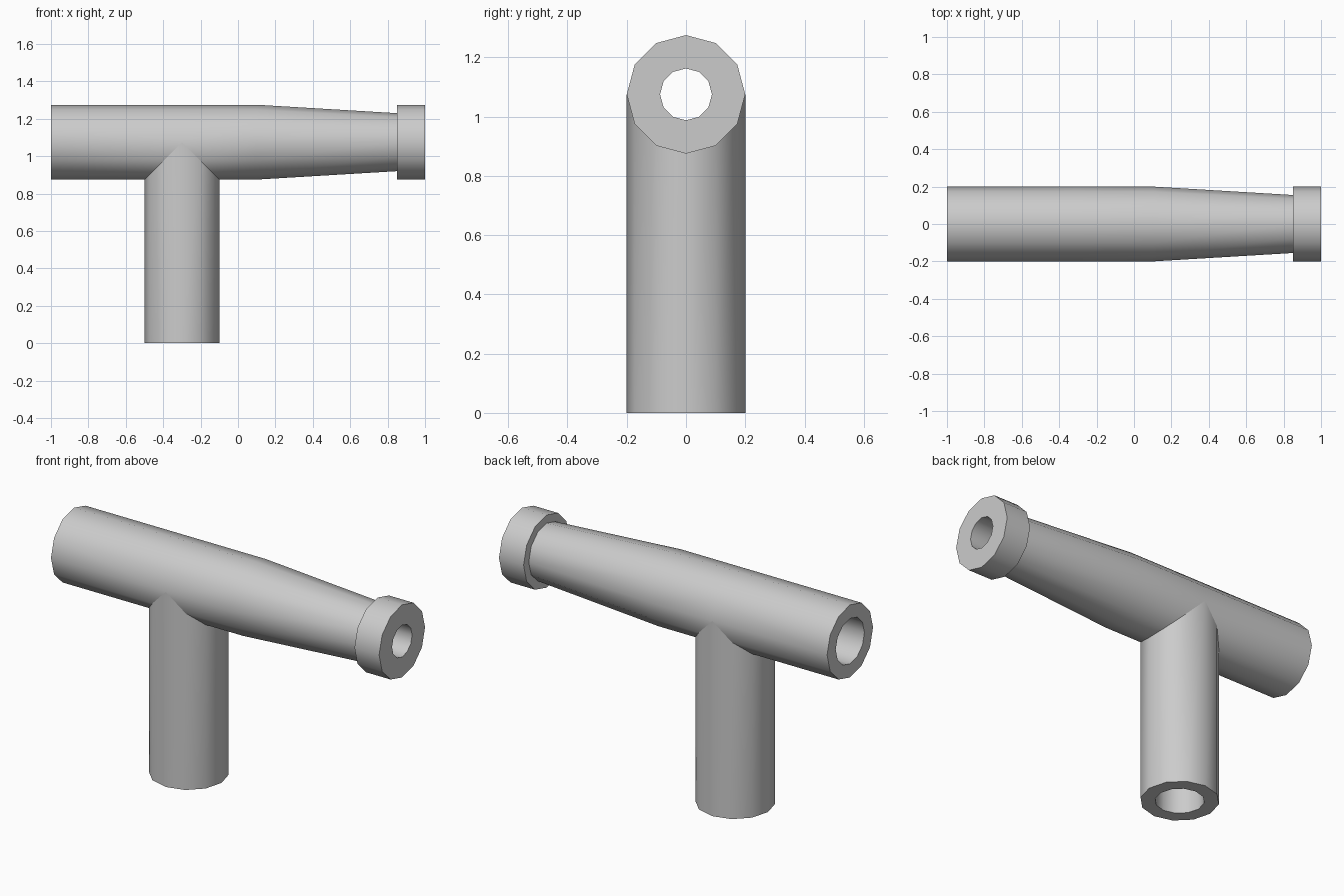
import bpy
import bmesh
from math import sin, cos, tau
from mathutils import Vector

cube = bpy.data.objects.get("Cube")
if cube:
    bpy.data.objects.remove(cube)

SIDES = 12
AXIS_Z = 1.075      # height of the main pipe axis
BRANCH_X = -0.3     # where the branch meets the main pipe
OUTER, BORE, NOZZLE_BORE = 0.2, 0.125, 0.0875

metal = bpy.data.materials.new("light grey")
metal.use_nodes = True
grey = (0.6, 0.6, 0.6, 1.0)
metal.diffuse_color = grey
metal.node_tree.nodes["Principled BSDF"].inputs["Base Color"].default_value = grey


def circle(radius):
    return [(radius * sin(tau * i / SIDES), radius * cos(tau * i / SIDES))
            for i in range(SIDES)]


def main_ring(x, radius):
    return [Vector((x, y, AXIS_Z + z)) for y, z in circle(radius)]


def main_mitre(side, radius):
    # Lower half is cut back at 45 degrees to make room for the branch
    return [Vector((BRANCH_X + side * max(0, -z), y, AXIS_Z + z))
            for y, z in circle(radius)]


def branch_ring(z, radius):
    return [Vector((BRANCH_X + x, y, z)) for x, y in circle(radius)]


def branch_mitre(radius):
    return [Vector((BRANCH_X + x, y, AXIS_Z - abs(x))) for x, y in circle(radius)]


bm = bmesh.new()


def loft(rings):
    loops = [[bm.verts.new(p) for p in ring] for ring in rings]
    for a, b in zip(loops, loops[1:]):
        for i in range(SIDES):
            j = (i + 1) % SIDES
            bm.faces.new((a[i], a[j], b[j], b[i]))
    # Keep the mitred seam crisp
    for loop in (loops[0], loops[-1]):
        for i in range(SIDES):
            edge = bm.edges.get((loop[i], loop[(i + 1) % SIDES]))
            a, b = loop[i].co, loop[(i + 1) % SIDES].co
            if min(a.z, b.z) < AXIS_Z - 0.001:
                edge.smooth = False


# Each arm runs from the outer seam, round its open end, back to the bore seam
# Straight arm
loft([main_mitre(-1, OUTER), main_ring(-1, OUTER),
      main_ring(-1, BORE), main_mitre(-1, BORE)])

# Tapered arm with end collar
loft([main_mitre(1, OUTER), main_ring(0.1, OUTER), main_ring(0.85, 0.155),
      main_ring(0.85, OUTER), main_ring(1, OUTER), main_ring(1, NOZZLE_BORE),
      main_ring(0.85, NOZZLE_BORE), main_ring(0.1, BORE), main_mitre(1, BORE)])

# Downward branch
loft([branch_mitre(OUTER), branch_ring(0, OUTER),
      branch_ring(0, BORE), branch_mitre(BORE)])

bmesh.ops.remove_doubles(bm, verts=bm.verts, dist=0.0005)
bmesh.ops.recalc_face_normals(bm, faces=bm.faces)

mesh = bpy.data.meshes.new("tee_pipe")
bm.to_mesh(mesh)
bm.free()
mesh.materials.append(metal)
pipe = bpy.data.objects.new("tee_pipe", mesh)
bpy.context.collection.objects.link(pipe)

bpy.ops.object.select_all(action='DESELECT')
pipe.select_set(True)
bpy.context.view_layer.objects.active = pipe
bpy.ops.object.shade_smooth_by_angle(angle=0.7, keep_sharp_edges=True)
